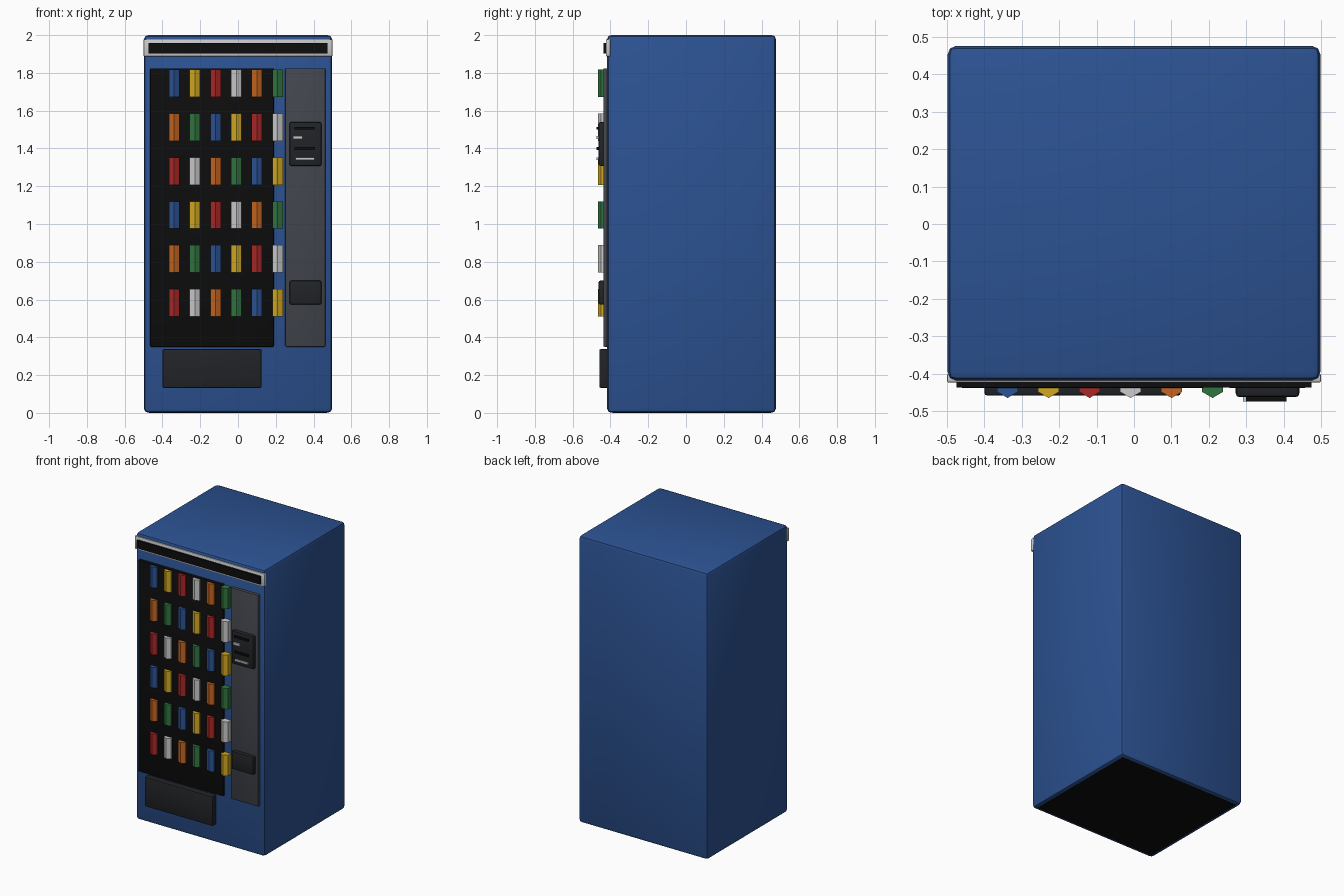
import bpy, math

if "Cube" in bpy.data.objects:
    bpy.data.objects.remove(bpy.data.objects["Cube"])


def material(name, rgb):
    m = bpy.data.materials.new(name)
    m.diffuse_color = (*rgb, 1)
    m.use_nodes = True
    m.node_tree.nodes["Principled BSDF"].inputs["Base Color"].default_value = m.diffuse_color
    return m


BLUE = material("cabinet_blue", (0.025, 0.085, 0.29))
BLACK = material("black", (0.004, 0.004, 0.004))
DARK = material("dark_plastic", (0.016, 0.017, 0.02))
GREY = material("panel_grey", (0.055, 0.06, 0.075))
SILVER = material("silver", (0.55, 0.55, 0.55))
PRODUCTS = [
    material("product_blue", (0.025, 0.085, 0.29)),
    material("product_yellow", (0.65, 0.40, 0.015)),
    material("product_red", (0.40, 0.02, 0.02)),
    material("product_white", (0.60, 0.61, 0.63)),
    material("product_orange", (0.55, 0.13, 0.015)),
    material("product_green", (0.03, 0.18, 0.05)),
]


def box(name, x, y, z, mat, bevel=0.0, segments=2):
    """Box given as (min, max) ranges on each axis, optionally bevelled."""
    ranges = (x, y, z)
    bpy.ops.mesh.primitive_cube_add(size=1, location=[(a + b) / 2 for a, b in ranges])
    ob = bpy.context.object
    ob.name = name
    ob.scale = [b - a for a, b in ranges]
    bpy.ops.object.transform_apply(location=False, rotation=False, scale=True)
    ob.data.materials.append(mat)
    if bevel:
        mod = ob.modifiers.new("edge_bevel", 'BEVEL')
        mod.width = bevel
        mod.segments = segments
        bpy.ops.object.modifier_apply(modifier=mod.name)
        bpy.ops.object.shade_smooth_by_angle(angle=math.radians(30))
    return ob


# Cabinet and its dark underside plate
box("cabinet", (-0.498, 0.498), (-0.418, 0.476), (0.001, 2.0), BLUE, 0.022)
box("base_plate", (-0.47, 0.47), (-0.39, 0.45), (0.0, 0.05), BLACK)

# Header strip across the top front
box("header_frame", (-0.5, 0.5), (-0.424, -0.40), (1.887, 1.978), SILVER, 0.005)
box("header_panel", (-0.475, 0.475), (-0.437, -0.415), (1.903, 1.957), BLACK)

# Display window, control column and delivery flap
box("display_window", (-0.465, 0.19), (-0.438, -0.40), (0.35, 1.824), BLACK, 0.006)
box("control_column", (0.25, 0.463), (-0.438, -0.40), (0.35, 1.824), GREY, 0.006)
box("delivery_flap", (-0.40, 0.125), (-0.459, -0.41), (0.132, 0.338), DARK, 0.008)

# Payment unit, its slots and the coin return
box("payment_unit", (0.272, 0.442), (-0.463, -0.42), (1.308, 1.54), DARK, 0.01)
box("coin_return", (0.272, 0.442), (-0.463, -0.42), (0.573, 0.70), DARK, 0.01)
slots = [
    ("note_slot", 0.30, 0.408, 1.507, 0.014, BLACK),
    ("coin_slot", 0.292, 0.342, 1.458, 0.016, SILVER),
    ("card_slot", 0.30, 0.408, 1.40, 0.014, BLACK),
    ("status_bar", 0.304, 0.406, 1.345, 0.012, SILVER),
]
for name, x0, x1, z, h, mat in slots:
    box(name, (x0, x1), (-0.474, -0.455), (z - h / 2, z + h / 2), mat)

# Six rows of six hexagonal products, colours shifting from row to row
for row in range(6):
    for col in range(6):
        bpy.ops.mesh.primitive_cylinder_add(
            vertices=6, radius=0.032, depth=0.145,
            location=(-0.338 + 0.1096 * col, -0.433, 1.745 - 0.2325 * row))
        item = bpy.context.object
        item.name = f"product_{row + 1}_{col + 1}"
        item.data.materials.append(PRODUCTS[(col + 4 * row) % 6])
